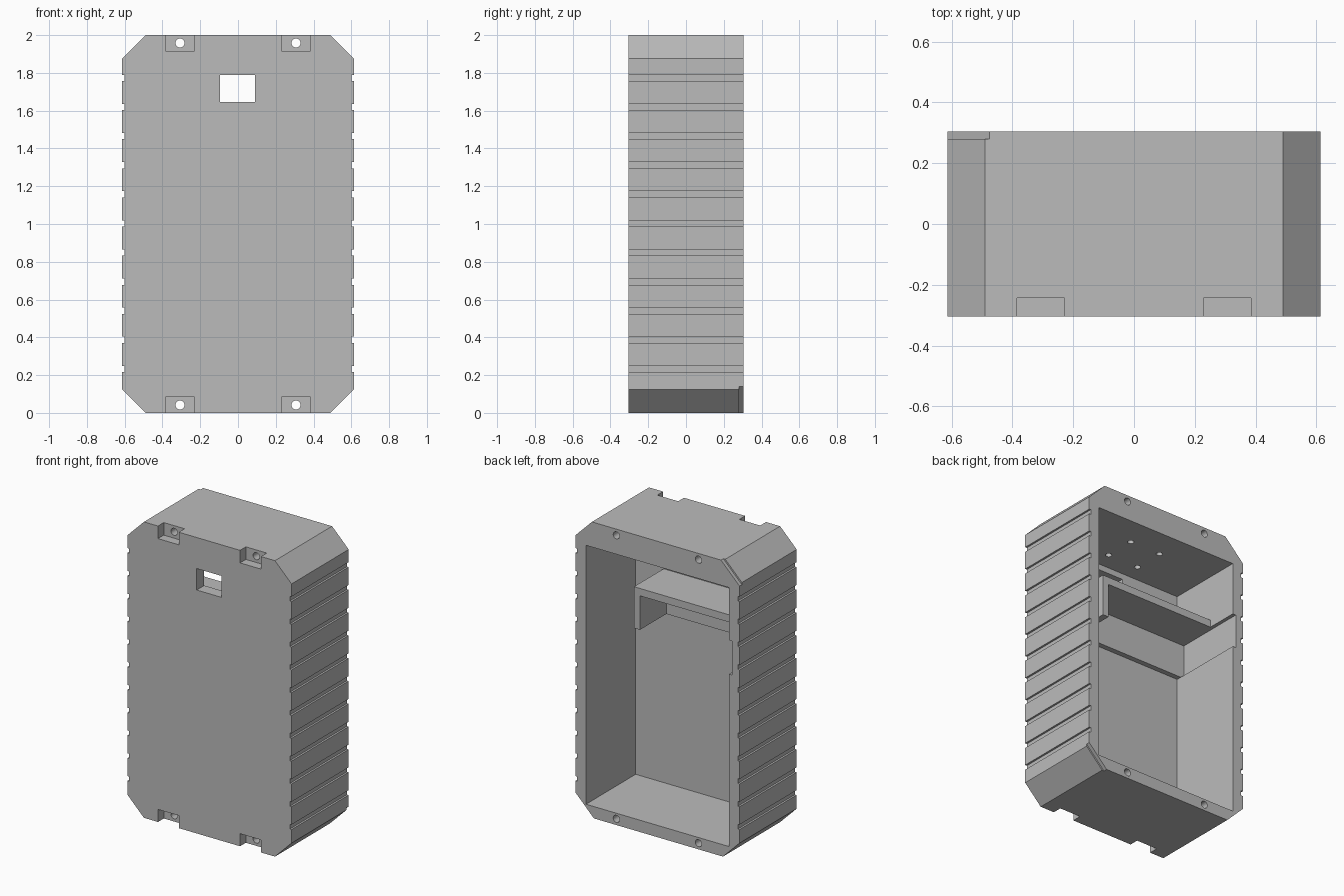
import bpy, bmesh, math

if "Cube" in bpy.data.objects:
    bpy.data.objects.remove(bpy.data.objects["Cube"])

grey = bpy.data.materials.new("plain grey")
grey.use_nodes = True
GREY = (0.5, 0.5, 0.5, 1)
grey.diffuse_color = GREY
grey.node_tree.nodes["Principled BSDF"].inputs["Base Color"].default_value = GREY

W, D, H = 0.614, 0.305, 2.0      # half width, half depth, height
CH, WALL = 0.124, 0.08           # corner chamfer, wall thickness
INNER_X, INNER_Y = W - WALL, -D + WALL
CEILING = 1.83


def prism(name, outline, y0, y1):
    """Extrude an x-z outline along y."""
    bm = bmesh.new()
    face = bm.faces.new([bm.verts.new((x, y0, z)) for x, z in outline])
    new = bmesh.ops.extrude_face_region(bm, geom=[face])["geom"]
    bmesh.ops.translate(bm, vec=(0, y1 - y0, 0),
                        verts=[v for v in new if isinstance(v, bmesh.types.BMVert)])
    bmesh.ops.recalc_face_normals(bm, faces=bm.faces)
    mesh = bpy.data.meshes.new(name)
    bm.to_mesh(mesh)
    bm.free()
    mesh.materials.append(grey)
    ob = bpy.data.objects.new(name, mesh)
    bpy.context.collection.objects.link(ob)
    return ob


def box(name, x0, x1, y0, y1, z0, z1):
    return prism(name, [(x0, z0), (x1, z0), (x1, z1), (x0, z1)], y0, y1)


def rod(name, radius, length, location, along_y):
    bpy.ops.mesh.primitive_cylinder_add(
        vertices=24, radius=radius, depth=length, location=location,
        rotation=(math.pi / 2 if along_y else 0, 0, 0))
    ob = bpy.context.object
    ob.name = name
    ob.data.materials.append(grey)
    return ob


def cut(target, cutter):
    """Subtract the cutter and throw it away."""
    mod = target.modifiers.new("cut", "BOOLEAN")
    mod.operation, mod.solver, mod.object = "DIFFERENCE", "EXACT", cutter
    bpy.context.view_layer.objects.active = target
    bpy.ops.object.modifier_apply(modifier=mod.name)
    bpy.data.objects.remove(cutter)


# Housing: chamfered outline with grip grooves down both sides
side = [(W - CH, 0), (W, CH)]
for i in range(11):
    low, high, floor = 0.216 + 0.1541 * i, 0.249 + 0.1541 * i, W - 0.013
    side += [(W, low), (floor, low), (floor, high), (W, high)]
side += [(W, H - CH), (W - CH, H)]
housing = prism("housing", side + [(-x, z) for x, z in reversed(side)], -D, D)

# Open back and front window
cut(housing, box("cavity", -INNER_X, INNER_X, INNER_Y, 0.5, WALL, CEILING))
cut(housing, box("window", -0.095, 0.09, -0.5, 0, 1.645, 1.79))

# Mounting pockets with through holes at top and bottom
for s in (-1, 1):
    for z, outer in ((0.042, -0.1), (H - 0.042, H + 0.1)):
        inner = 0.085 if z < 1 else H - 0.085
        cut(housing, box("pocket", s * 0.307 - 0.078, s * 0.307 + 0.078, -0.5, -0.243,
                         min(inner, outer), max(inner, outer)))
        cut(housing, rod("bolt_hole", 0.024, 1, (s * 0.307, 0, z), True))

# Blind screw holes in the ceiling
for x in (-0.115, 0.115):
    for y in (-0.105, 0.105):
        cut(housing, rod("screw_hole", 0.02, 0.16, (x, y, CEILING), False))

# Shallow pry recesses on two opposite back corners
corner = [(-0.35, 2.125), (-0.75, 1.725), (-0.75, 2.125)]
cut(housing, prism("top_pry_recess", corner, 0.28, 0.4))
cut(housing, prism("bottom_pry_recess", [(-x, H - z) for x, z in corner], 0.28, 0.4))

# Slot in one side wall beneath the shelf
SHELF_LOW, SHELF_TOP, LEG_LOW, SHELF_BACK = 1.475, 1.525, 1.245, 0.092
cut(housing, box("wall_slot", -0.558, -0.4, -0.19, 0.5, LEG_LOW, SHELF_LOW))

# Inner shelf bracket
box("shelf", -INNER_X - 0.01, 0.325, INNER_Y - 0.01, SHELF_BACK, SHELF_LOW, SHELF_TOP)
box("shelf_leg", 0.28, 0.325, INNER_Y - 0.01, SHELF_BACK, LEG_LOW, SHELF_LOW)
box("shelf_back_plate", -INNER_X - 0.03, 0.28, INNER_Y - 0.01, -0.19, LEG_LOW, SHELF_LOW)
